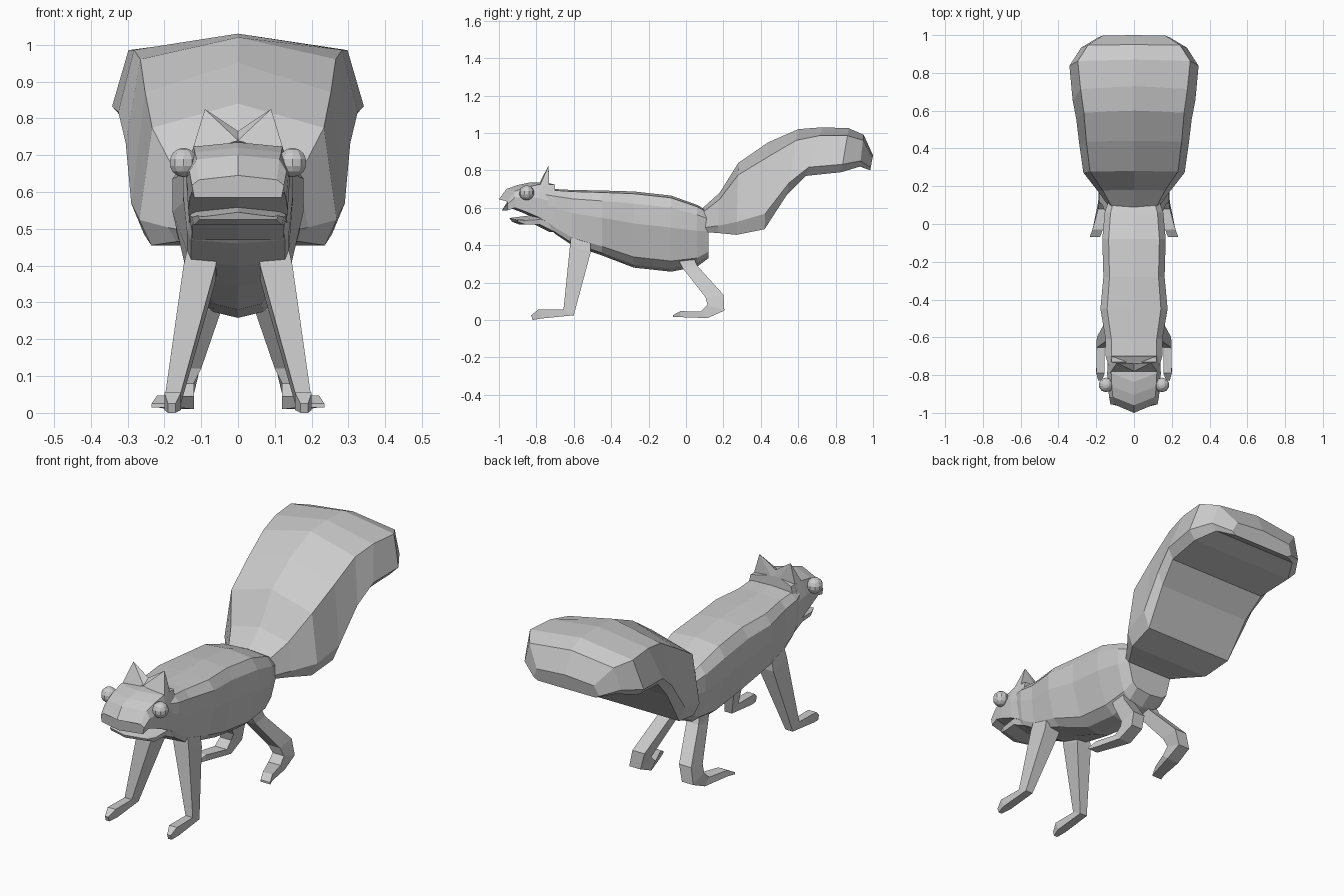
import bpy
import bmesh
from mathutils import Vector

if "Cube" in bpy.data.objects:
    bpy.data.objects.remove(bpy.data.objects["Cube"], do_unlink=True)

FUR = (0.6, 0.6, 0.6, 1.0)
fur = bpy.data.materials.new("grey fur")
fur.use_nodes = True
fur.diffuse_color = FUR
fur.node_tree.nodes["Principled BSDF"].inputs["Base Color"].default_value = FUR


def finish(name, bm):
    """Turn a bmesh into a flat shaded object."""
    bmesh.ops.recalc_face_normals(bm, faces=bm.faces[:])
    mesh = bpy.data.meshes.new(name)
    bm.to_mesh(mesh)
    bm.free()
    mesh.materials.append(fur)
    obj = bpy.data.objects.new(name, mesh)
    bpy.context.collection.objects.link(obj)
    return obj


def loft(name, rings):
    """Skin a list of equal closed rings and cap both ends."""
    bm = bmesh.new()
    loops = [[bm.verts.new(p) for p in ring] for ring in rings]
    count = len(loops[0])
    for a, b in zip(loops, loops[1:]):
        for i in range(count):
            j = (i + 1) % count
            bm.faces.new((a[i], a[j], b[j], b[i]))
    bm.faces.new(loops[0])
    bm.faces.new(loops[-1])
    return finish(name, bm)


def both_sides(half):
    """Close a half ring that starts and ends on the centre line."""
    return half + [(-x, y, z) for x, y, z in half[-2:0:-1]]


def mirrored(name, build):
    """Build a part on the left and on the right."""
    for side, label in ((1, "left"), (-1, "right")):
        build(f"{label}_{name}", side)


# Body: y, top, bottom, half width, belly width fraction
def body_ring(y, top, bottom, w, belly):
    section = [(0, 1), (0.8, 0.97), (1, 0.84), (1, 0.58),
               ((1 + belly) * 0.5, 0.14), (belly, 0.04), (0, 0)]
    return both_sides([(w * u, y, bottom + (top - bottom) * v) for u, v in section])


loft("body", [body_ring(*r) for r in (
    (-0.75, 0.70, 0.51, 0.135, 0.9),
    (-0.70, 0.70, 0.46, 0.15, 0.85),
    (-0.61, 0.695, 0.40, 0.15, 0.85),
    (-0.45, 0.692, 0.345, 0.178, 0.6),
    (-0.28, 0.687, 0.28, 0.162, 0.4),
    (-0.08, 0.665, 0.258, 0.168, 0.4),
    (0.06, 0.615, 0.285, 0.155, 0.5),
    (0.12, 0.58, 0.33, 0.135, 0.6))])


# Head and jaw: y, top, bottom, half width; the front is pointed like a prow
def head_ring(y, top, bottom, w):
    mid = bottom + (top - bottom) * 0.55
    return both_sides([(0, y - 0.045, top), (w * 0.85, y, top - 0.012),
                       (w, y, mid), (w * 0.95, y, bottom), (0, y - 0.03, bottom)])


loft("head", [head_ring(*r) for r in (
    (-0.70, 0.735, 0.50, 0.138),
    (-0.79, 0.735, 0.55, 0.142),
    (-0.86, 0.72, 0.58, 0.138),
    (-0.915, 0.70, 0.60, 0.132),
    (-0.955, 0.645, 0.585, 0.125))])

loft("lower_jaw", [head_ring(*r) for r in (
    (-0.70, 0.57, 0.47, 0.13),
    (-0.78, 0.56, 0.51, 0.132),
    (-0.86, 0.55, 0.51, 0.125),
    (-0.90, 0.545, 0.525, 0.11))])


# Ears: thin pointed wedges meeting at the middle of the head
def ear(name, side):
    bm = bmesh.new()
    for x, y, z in ((0.128, -0.79, 0.70), (0.13, -0.73, 0.68), (0, -0.78, 0.74),
                    (0, -0.74, 0.765), (0, -0.73, 0.70), (0.09, -0.735, 0.825)):
        bm.verts.new((side * x, y, z))
    bmesh.ops.convex_hull(bm, input=bm.verts[:])
    finish(name, bm)


mirrored("ear", ear)


# Eyes: coarse balls on the sides of the head
def eye(name, side):
    bm = bmesh.new()
    bmesh.ops.create_uvsphere(bm, u_segments=10, v_segments=7, radius=0.04)
    bmesh.ops.translate(bm, verts=bm.verts[:], vec=Vector((side * 0.148, -0.852, 0.68)))
    finish(name, bm)


mirrored("eye", eye)


# Tail: top y and z, bottom y and z, half width
def tail_ring(top_y, top_z, bottom_y, bottom_z, w):
    top, bottom = Vector((0, top_y, top_z)), Vector((0, bottom_y, bottom_z))
    half = []
    for u, t in ((0, 0), (0.87, 0.17), (1, 0.82), (0.88, 1), (0, 1)):
        p = top.lerp(bottom, t)
        half.append((w * u, p.y, p.z))
    return both_sides(half)


loft("tail", [tail_ring(*r) for r in (
    (0.08, 0.59, 0.09, 0.47, 0.13),
    (0.18, 0.68, 0.17, 0.465, 0.19),
    (0.28, 0.84, 0.27, 0.455, 0.268),
    (0.44, 0.95, 0.42, 0.485, 0.29),
    (0.60, 1.02, 0.54, 0.67, 0.305),
    (0.73, 1.03, 0.64, 0.77, 0.325),
    (0.87, 1.025, 0.83, 0.79, 0.342),
    (0.95, 0.99, 0.93, 0.82, 0.28),
    (1.0, 0.88, 0.985, 0.80, 0.19))])


# Legs: inner x, outer x, then front and back edge as y and z
def leg(sections):
    def build(name, side):
        loft(name, [[(side * a, fy, fz), (side * b, fy, fz),
                     (side * b, by, bz), (side * a, by, bz)]
                    for a, b, fy, fz, by, bz in sections])
    return build


mirrored("front_leg", leg((
    (0.05, 0.13, -0.61, 0.48, -0.51, 0.48),
    (0.06, 0.148, -0.62, 0.40, -0.51, 0.36),
    (0.155, 0.197, -0.655, 0.055, -0.60, 0.025),
    (0.155, 0.2, -0.79, 0.055, -0.77, 0.008),
    (0.17, 0.19, -0.828, 0.025, -0.82, 0))))

mirrored("hind_leg", leg((
    (0.03, 0.1, -0.06, 0.36, 0.03, 0.36),
    (0.045, 0.115, -0.02, 0.28, 0.06, 0.29),
    (0.10, 0.17, 0.105, 0.12, 0.2, 0.135),
    (0.12, 0.185, 0.115, 0.08, 0.205, 0.05),
    (0.12, 0.19, 0.08, 0.045, 0.115, 0.01),
    (0.165, 0.22, -0.03, 0.047, -0.03, 0.015),
    (0.18, 0.235, -0.07, 0.025, -0.07, 0.015))))
